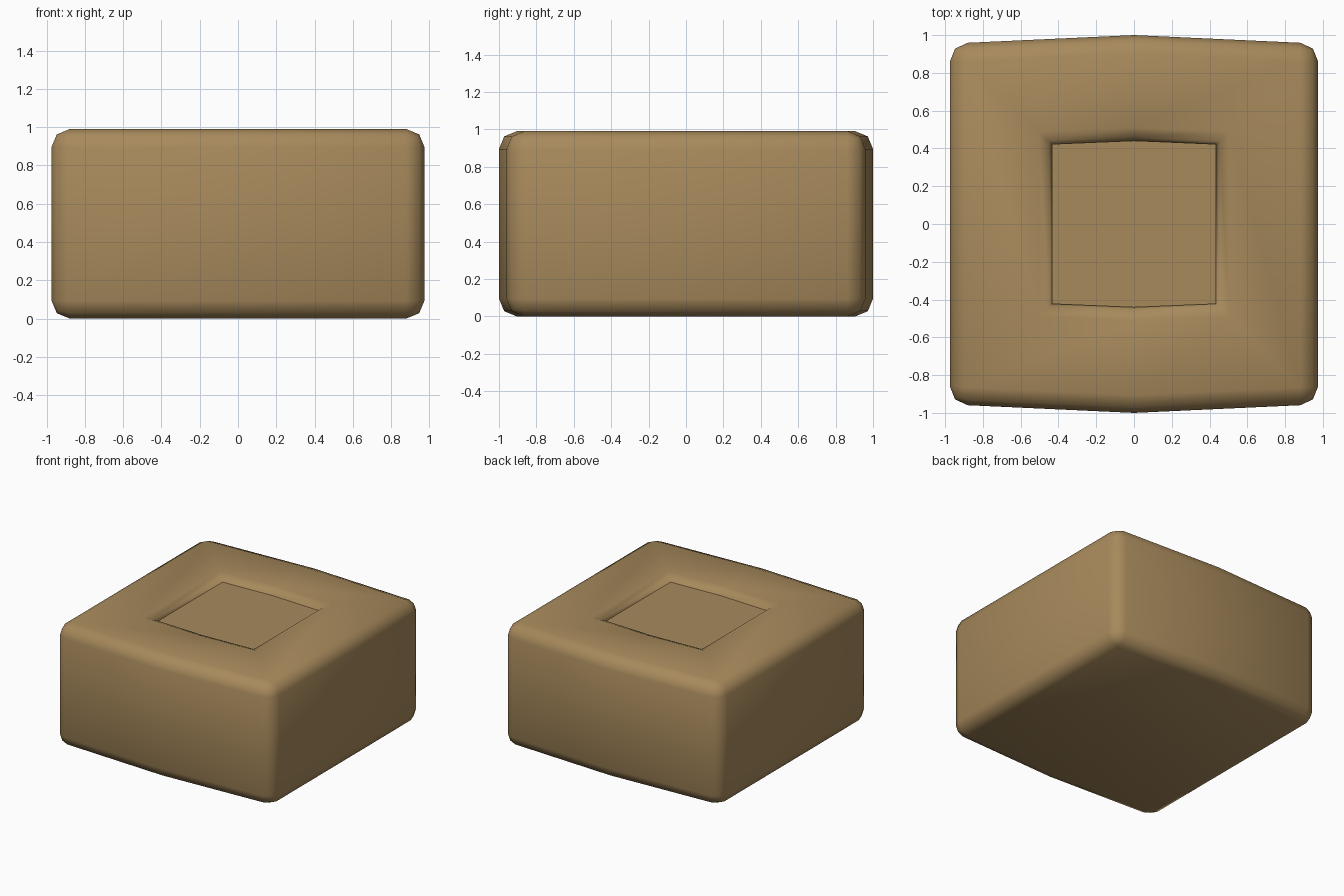
import bpy, bmesh

if "Cube" in bpy.data.objects:
    bpy.data.objects.remove(bpy.data.objects["Cube"])

mat = bpy.data.materials.new("tan fabric")
mat.diffuse_color = (0.39, 0.254, 0.107, 1)
mat.use_nodes = True
mat.node_tree.nodes["Principled BSDF"].inputs["Base Color"].default_value = mat.diffuse_color


def outline(hx, hy, bow):
    """Six-sided plan whose front and back bow outwards in the middle."""
    return [(-hx, -hy), (0, -hy - bow), (hx, -hy), (hx, hy), (0, hy + bow), (-hx, hy)]


def finish(bm, name):
    bmesh.ops.recalc_face_normals(bm, faces=bm.faces)
    me = bpy.data.meshes.new(name)
    bm.to_mesh(me)
    bm.free()
    me.materials.append(mat)
    ob = bpy.data.objects.new(name, me)
    bpy.context.collection.objects.link(ob)
    for p in me.polygons:
        p.use_smooth = True
    return ob


# Body: bowed block with a square well in the top
bm = bmesh.new()
outer, inner = (0.975, 0.955, 0.045), (0.43, 0.418, 0.018)
rings = [[bm.verts.new((x, y, z)) for x, y in outline(*dims)]
         for dims, z in ((outer, 0), (outer, 0.99), (inner, 0.99), (inner, 0.84))]
for a, b in zip(rings, rings[1:]):
    for i in range(6):
        j = (i + 1) % 6
        bm.faces.new((a[i], a[j], b[j], b[i]))
bm.faces.new(rings[0])
bm.faces.new(rings[3])
bmesh.ops.recalc_face_normals(bm, faces=bm.faces)


def ring_edges(ring):
    return [bm.edges.get((ring[i], ring[(i + 1) % 6])) for i in range(6)]


# Softened rim of the well, then softened outer edges and corners
corners = [bm.edges.get((rings[0][i], rings[1][i])) for i in (0, 2, 3, 5)]
outside = ring_edges(rings[0]) + ring_edges(rings[1]) + corners
bmesh.ops.bevel(bm, geom=ring_edges(rings[2]), offset=0.075, segments=2,
                profile=0.5, affect='EDGES')
bmesh.ops.bevel(bm, geom=[e for e in outside if e.is_valid], offset=0.095,
                segments=2, profile=0.5, affect='EDGES')
finish(bm, "body")

# Flat seat pad at the bottom of the well
bm = bmesh.new()
low = [bm.verts.new((x, y, 0.945)) for x, y in outline(0.435, 0.423, 0.018)]
bm.faces.new(low)
bm.normal_update()
ob = finish(bm, "seat_pad")
if ob.data.polygons[0].normal.z < 0:
    ob.data.flip_normals()
